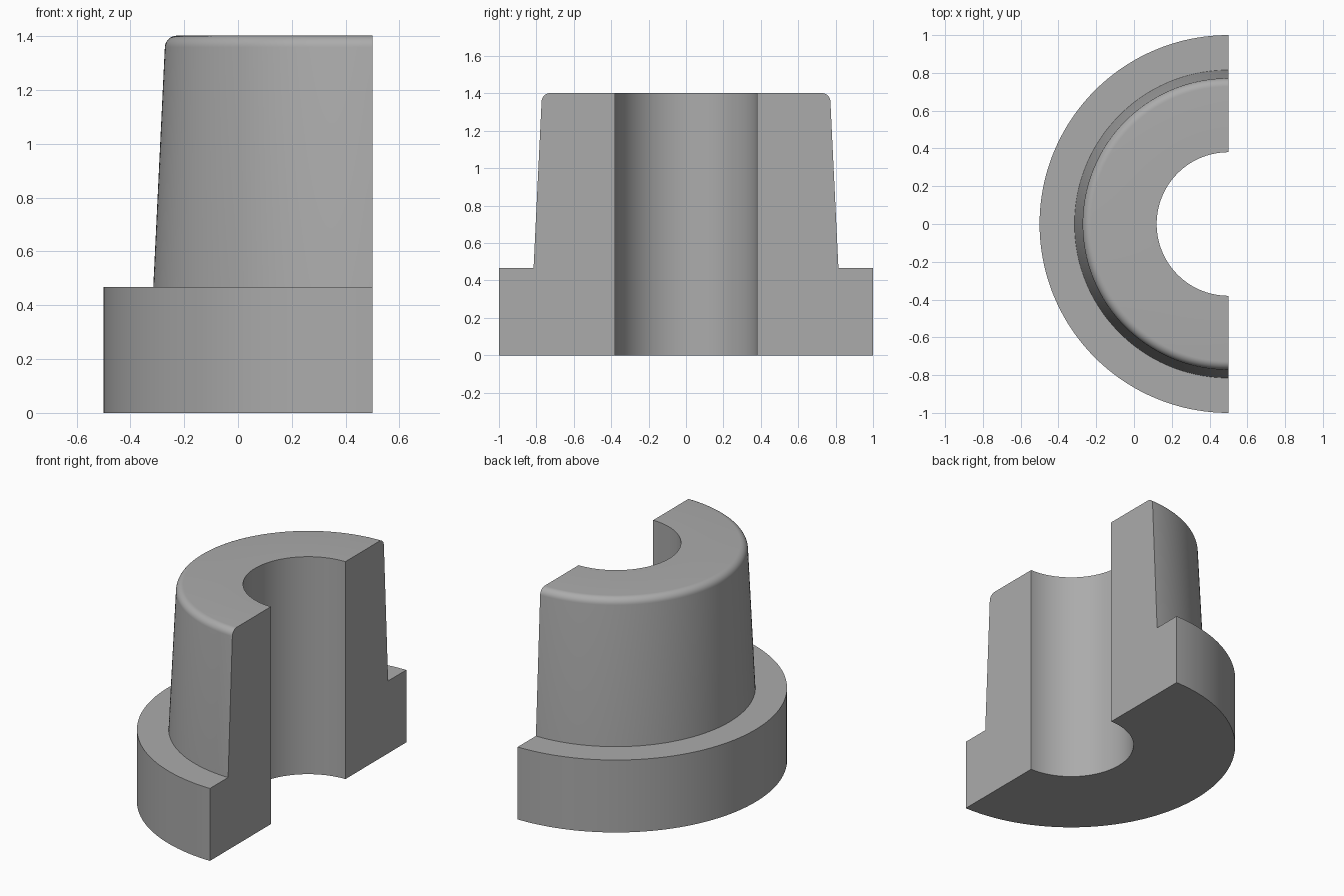
import bpy
import bmesh
from math import sin, cos, pi, radians

cube = bpy.data.objects.get("Cube")
if cube:
    bpy.data.objects.remove(cube, do_unlink=True)

# Plain grey material
grey = bpy.data.materials.new("plain grey")
grey.use_nodes = True
colour = (0.41, 0.41, 0.41, 1)
grey.diffuse_color = colour
grey.node_tree.nodes["Principled BSDF"].inputs["Base Color"].default_value = colour

# Main dimensions
AXIS_X = 0.5
BORE, FLANGE, NECK = 0.38, 1.0, 0.815
FLANGE_TOP, TOP = 0.467, 1.402
FILLET, DRAFT = 0.045, radians(2.8)
CENTRE_R, CENTRE_Z = 0.727, TOP - FILLET
SEGMENTS = 96

# Cross-section of the stepped sleeve: radius, height
profile = [(BORE, 0), (FLANGE, 0), (FLANGE, FLANGE_TOP), (NECK, FLANGE_TOP)]
for i in range(9):
    a = DRAFT + (pi / 2 - DRAFT) * i / 8
    profile.append((CENTRE_R + FILLET * cos(a), CENTRE_Z + FILLET * sin(a)))
profile.append((BORE, TOP))

# Sweep the section half a turn, then close both cut ends
bm = bmesh.new()
rings = []
for s in range(SEGMENTS + 1):
    a = pi / 2 + pi * s / SEGMENTS
    rings.append([bm.verts.new((AXIS_X + r * cos(a), r * sin(a), z)) for r, z in profile])
n = len(profile)
for r0, r1 in zip(rings, rings[1:]):
    for i in range(n):
        j = (i + 1) % n
        bm.faces.new((r0[i], r0[j], r1[j], r1[i]))
bm.faces.new(rings[0])
bm.faces.new(rings[-1])
bmesh.ops.recalc_face_normals(bm, faces=bm.faces)

mesh = bpy.data.meshes.new("half_flanged_sleeve")
bm.to_mesh(mesh)
bm.free()
mesh.materials.append(grey)
sleeve = bpy.data.objects.new("half_flanged_sleeve", mesh)
bpy.context.collection.objects.link(sleeve)

# Smooth the curved walls and rim, keep the machined edges sharp
bpy.ops.object.select_all(action="DESELECT")
sleeve.select_set(True)
bpy.context.view_layer.objects.active = sleeve
bpy.ops.object.shade_smooth_by_angle(angle=radians(30))
